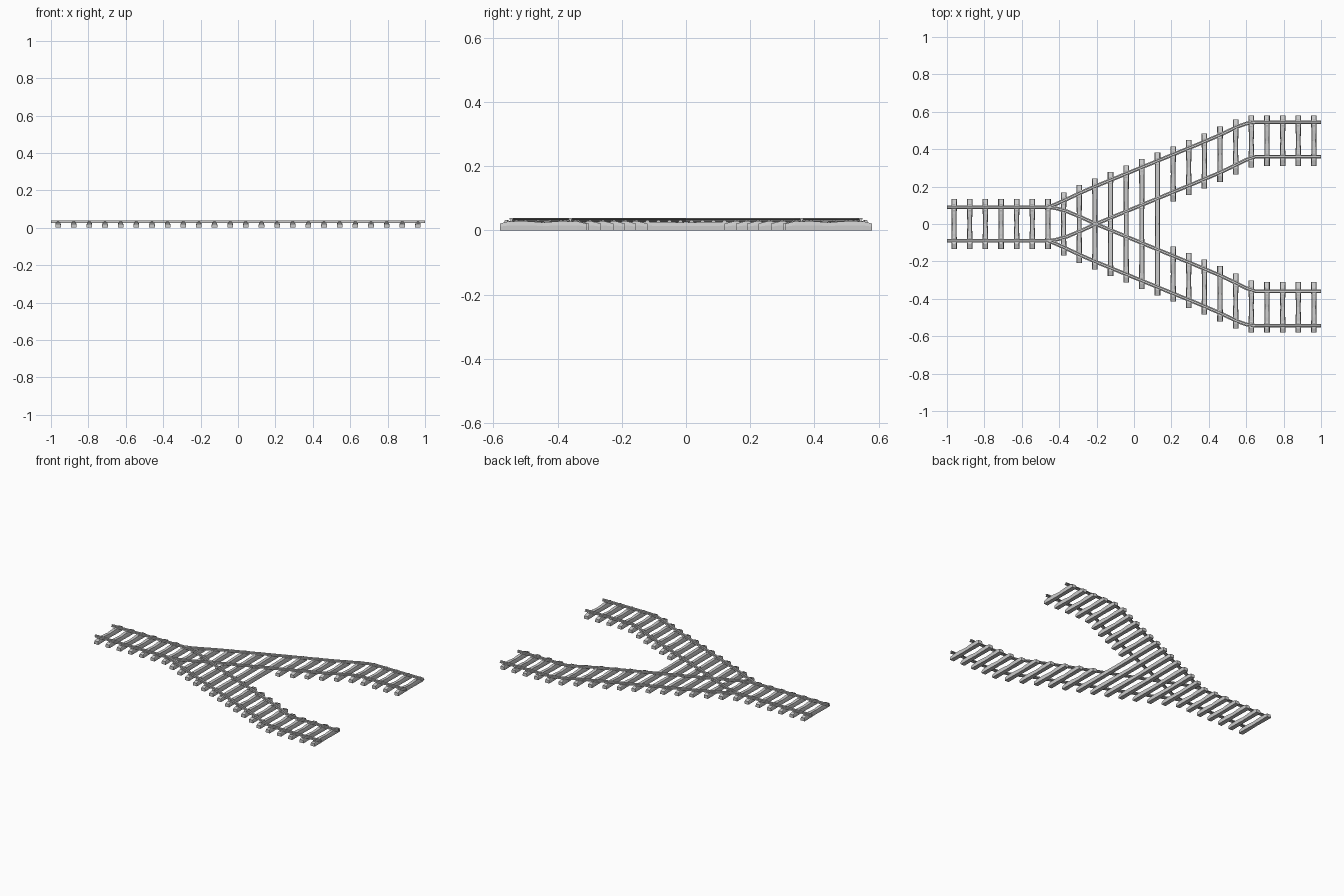
import bpy, bmesh
from mathutils import Vector

if "Cube" in bpy.data.objects:
    bpy.data.objects.remove(bpy.data.objects["Cube"])

OUTER = [(-1, .09), (-.46, .09), (-.42, .105), (-.36, .132), (-.29, .165), (-.21, .2),
         (.35, .429), (.46, .476), (.55, .519), (.6, .537), (.65, .544), (1, .544)]
INNER = [(-.47, -.09), (-.42, -.085), (-.36, -.068), (-.28, -.035), (-.2, .002),
         (.3, .208), (.46, .275), (.55, .318), (.6, .343), (.65, .36), (1, .36)]
# Half of the rail section: foot, web, head (offset, height)
HALF = [(.010, .026), (.010, .0275), (.003, .029), (.003, .033), (.006, .034), (.006, .0375), (.005, .0385)]
SECTION = HALF + [(-o, z) for o, z in reversed(HALF)]


def y_at(path, x):
    for (x0, y0), (x1, y1) in zip(path, path[1:]):
        if x0 <= x <= x1:
            return y0 + (y1 - y0) * (x - x0) / (x1 - x0)


def loft(bm, rings):
    rows = [[bm.verts.new(p) for p in r] for r in rings]
    n = len(rows[0])
    for a, b in zip(rows, rows[1:]):
        for i in range(n):
            bm.faces.new((a[i], a[(i + 1) % n], b[(i + 1) % n], b[i]))
    bm.faces.new(rows[0])
    bm.faces.new(rows[-1][::-1])


def finish(bm, name, mirror=True):
    bmesh.ops.recalc_face_normals(bm, faces=bm.faces)
    me = bpy.data.meshes.new(name)
    bm.to_mesh(me)
    bm.free()
    ob = bpy.data.objects.new(name, me)
    bpy.context.collection.objects.link(ob)
    if mirror:
        m = ob.modifiers.new("mirror", 'MIRROR')
        m.use_axis = (False, True, False)
        m.use_mirror_merge = False


# Rails swept along each path, mirrored to the other branch
def rail(name, path):
    bm = bmesh.new()
    rings = []
    for i, (x, y) in enumerate(path):
        a = Vector(path[max(i - 1, 0)])
        b = Vector(path[min(i + 1, len(path) - 1)])
        t = (b - a).normalized()
        if i in (0, len(path) - 1):
            t = Vector((1, 0))
        rings.append([(x - t.y * o, y + t.x * o, z) for o, z in SECTION])
    loft(bm, rings)
    finish(bm, name)


rail("outer_rail", OUTER)
rail("inner_rail", INNER)


# Concrete sleepers: sloped ends, slightly waisted and dipped between the rails
def sleeper(bm, x, y0, y1):
    L = y1 - y0
    s = min(.3 * L, .09)
    stations = [(y0, .015, .021), (y0 + .03, .015, .029), (y0 + s, .014, .029),
                (y0 + L / 2, .0125, .025), (y1 - s, .014, .029),
                (y1 - .03, .015, .029), (y1, .015, .021)]
    loft(bm, [[(x - w, y, 0), (x - w, y, h * .55), (x - w + .003, y, h),
               (x + w - .003, y, h), (x + w, y, h * .55), (x + w, y, 0)]
              for y, w, h in stations])


# Rail clips on both sides of a rail
def clips(bm, x, y):
    for side in (-1, 1):
        yc = y + side * .016
        loft(bm, [[(x - .006, yc + d, .024), (x - .006, yc + d, h),
                   (x + .006, yc + d, h), (x + .006, yc + d, .024)]
                  for d, h in ((-.006, .031), (0, .0325), (.006, .031))])


common, branch, fastening = bmesh.new(), bmesh.new(), bmesh.new()
for i in range(24):
    x = -.962 + i * 1.924 / 23
    yo = y_at(OUTER, x)
    if x < .15:
        sleeper(common, x, -yo - .044, yo + .044)
    else:
        sleeper(branch, x, y_at(INNER, x) - .05, min(yo + .044, .58))
    clips(fastening, x, yo)
    if x > -.40:
        clips(fastening, x, y_at(INNER, x))
finish(common, "shared_sleepers", False)
finish(branch, "branch_sleepers")
finish(fastening, "rail_clips")
